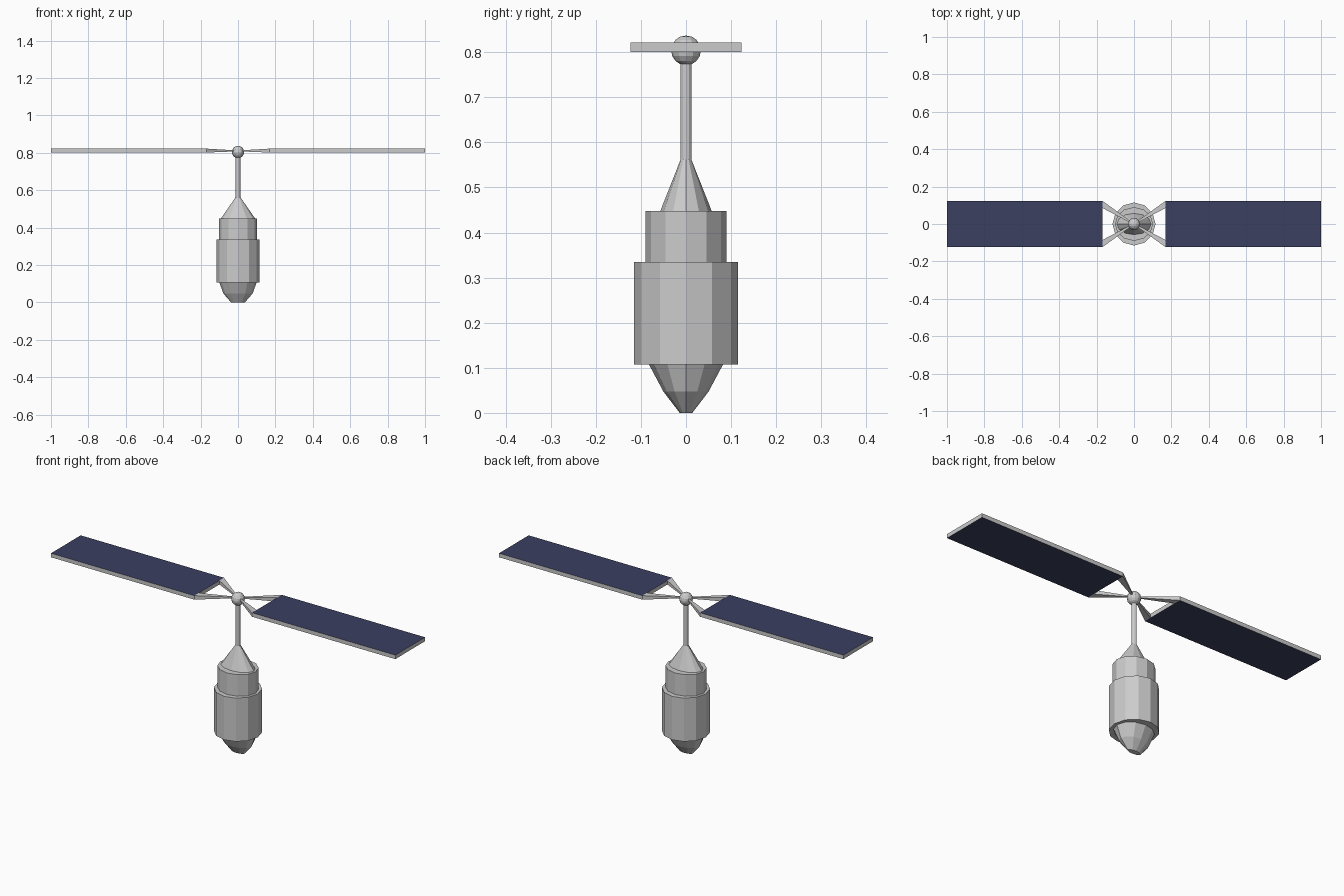
import bpy, bmesh, math
from mathutils import Matrix

if "Cube" in bpy.data.objects:
    bpy.data.objects.remove(bpy.data.objects["Cube"])


def material(name, rgb):
    m = bpy.data.materials.new(name)
    m.diffuse_color = (*rgb, 1)
    m.use_nodes = True
    m.node_tree.nodes["Principled BSDF"].inputs["Base Color"].default_value = m.diffuse_color
    return m


GREY = material("light grey metal", (0.6, 0.6, 0.6))
NAVY = material("navy solar cell", (0.044, 0.05, 0.117))


def finish(name, bm, mats):
    bmesh.ops.recalc_face_normals(bm, faces=bm.faces[:])
    me = bpy.data.meshes.new(name)
    bm.to_mesh(me)
    bm.free()
    for m in mats:
        me.materials.append(m)
    ob = bpy.data.objects.new(name, me)
    bpy.context.collection.objects.link(ob)
    return ob


def loft(name, rings, sides=12):
    """Stack of elliptical rings (rx, ry, z), capped at both ends."""
    bm = bmesh.new()
    loops = []
    for rx, ry, z in rings:
        loops.append([bm.verts.new((rx * math.cos(math.tau * i / sides),
                                    ry * math.sin(math.tau * i / sides), z))
                      for i in range(sides)])
    for a, b in zip(loops, loops[1:]):
        for i in range(sides):
            j = (i + 1) % sides
            bm.faces.new((a[i], a[j], b[j], b[i]))
    bm.faces.new(loops[0])
    bm.faces.new(loops[-1])
    return finish(name, bm, [GREY])


def prism(name, outline, mats=(GREY,)):
    """Four-cornered slab from (x, y, z_low, z_high) corners."""
    bm = bmesh.new()
    lo = [bm.verts.new((x, y, a)) for x, y, a, b in outline]
    hi = [bm.verts.new((x, y, b)) for x, y, a, b in outline]
    caps = [bm.faces.new(lo), bm.faces.new(hi)]
    for i in range(4):
        j = (i + 1) % 4
        bm.faces.new((lo[i], lo[j], hi[j], hi[i]))
    for f in caps:
        f.material_index = len(mats) - 1
    return finish(name, bm, mats)


# Body stack
loft("bottom_dome", [(0.037, 0.014, 0), (0.078, 0.05, 0.047), (0.1, 0.082, 0.107)])
loft("main_body", [(0.115, 0.115, 0.107), (0.115, 0.115, 0.335)])
loft("upper_collar", [(0.102, 0.09, 0.335), (0.102, 0.09, 0.448)])
loft("top_cone", [(0.092, 0.057, 0.448), (0.013, 0.012, 0.562)])
loft("mast", [(0.0125, 0.0125, 0.555), (0.0125, 0.0125, 0.78)])

# Hub ball
bm = bmesh.new()
bmesh.ops.create_uvsphere(bm, u_segments=12, v_segments=8, radius=0.033,
                          matrix=Matrix.Translation((0, 0, 0.804)))
finish("hub_ball", bm, [GREY])

# Solar wings and tapered struts on both sides
Z0, Z1, W, X0 = 0.801, 0.822, 0.123, 0.168
for sx, side in ((-1, "left"), (1, "right")):
    prism(side + "_solar_panel",
          [(sx * x, y, Z0, Z1) for x, y in ((X0, -W), (1, -W), (1, W), (X0, W))],
          (GREY, NAVY))
    for sy, end in ((-1, "front"), (1, "back")):
        prism(f"{side}_{end}_strut",
              [(sx * X0, sy * W, Z0, Z1), (sx * X0, sy * 0.085, Z0, Z1),
               (sx * 0.018, sy * 0.006, 0.807, 0.813),
               (sx * 0.015, sy * 0.013, 0.807, 0.813)])
